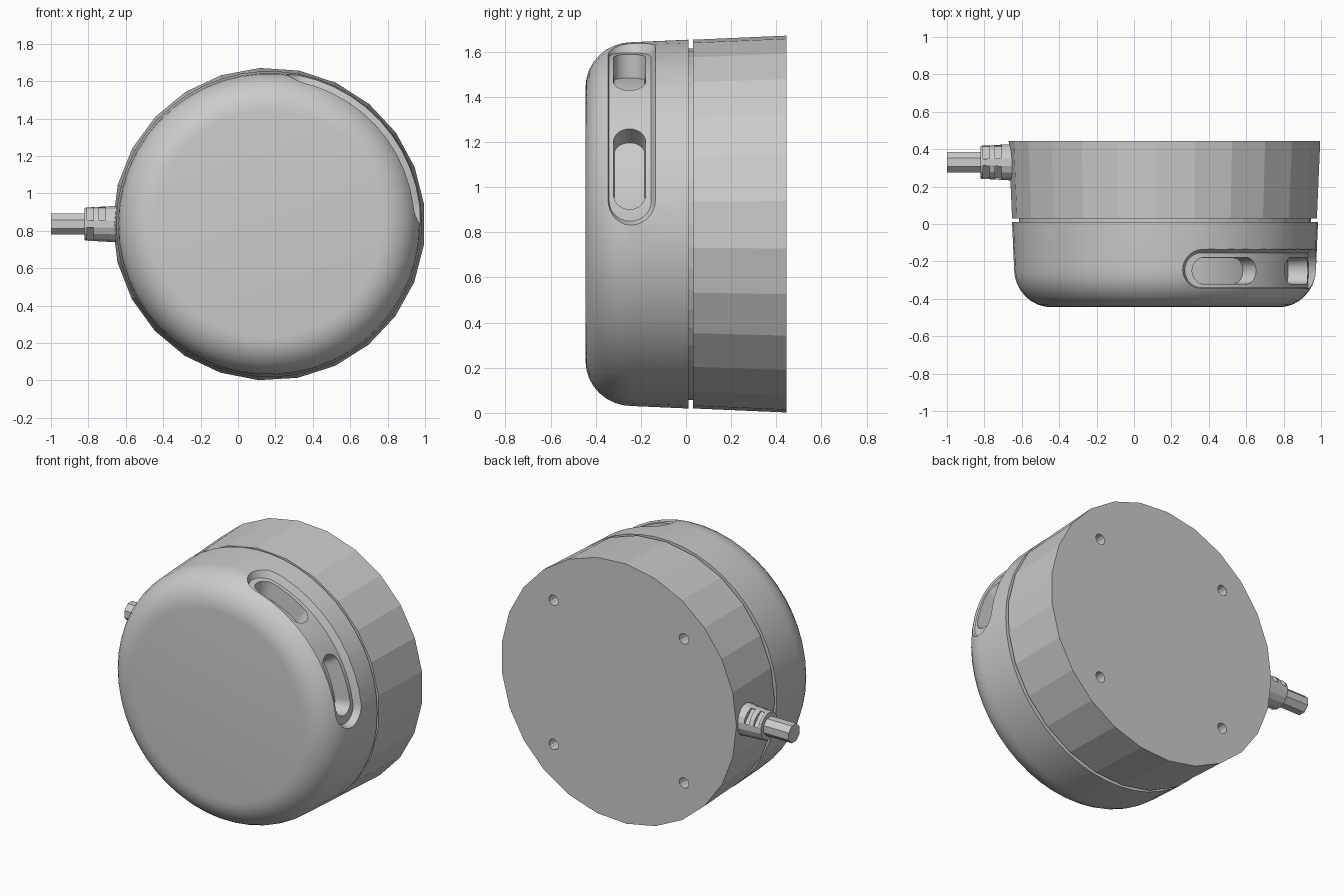
import bpy, bmesh, math
from mathutils import Matrix, Vector

if "Cube" in bpy.data.objects:
    bpy.data.objects.remove(bpy.data.objects["Cube"])

CX, CZ = 0.166, 0.836      # axis of the round body, running along y
CABLE_Y = 0.33


def make(name, bm):
    bmesh.ops.recalc_face_normals(bm, faces=bm.faces)
    me = bpy.data.meshes.new(name)
    bm.to_mesh(me)
    bm.free()
    ob = bpy.data.objects.new(name, me)
    bpy.context.collection.objects.link(ob)
    return ob


def lathe(name, profile, n, phase, to_world):
    """Closed solid of revolution; profile holds (radius, position along axis)."""
    bm = bmesh.new()
    rings = []
    for r, t in profile:
        rings.append([bm.verts.new(to_world(r, phase + i * math.tau / n, t)) for i in range(n)])
    for a, b in zip(rings, rings[1:]):
        for i in range(n):
            j = (i + 1) % n
            bm.faces.new((a[i], a[j], b[j], b[i]))
    bm.faces.new(rings[0])
    bm.faces.new(rings[-1])
    return make(name, bm)


def body(r, a, y):
    return Vector((CX + r * math.cos(a), y, CZ + r * math.sin(a)))


def cable(r, a, x):
    return Vector((x, CABLE_Y + r * math.cos(a), CZ + r * math.sin(a)))


def curved_stadium(name, a0, a1, half, y, r_in, r_out, inset):
    """Rounded slot bent round the body; inset narrows it at the inner radius."""
    bm = bmesh.new()

    def outline(r, shrink):
        w = half - shrink
        h = (math.radians(a1 - a0) / 2) * 0.8 - shrink
        mid = math.radians(a0 + a1) / 2
        arc = [math.pi / 2 * k / 7 for k in range(8)]
        left = [(-(h - w) - w * math.cos(t), w * math.sin(t)) for t in arc]
        straight = [((h - w) * (2 * k / 14 - 1), w) for k in range(1, 14)]
        right = [(-s, v) for s, v in reversed(left)]
        return [[bm.verts.new(body(r, mid + s / 0.8, y + sign * v)) for sign in (-1, 1)]
                for s, v in left + straight + right]

    lo, hi = outline(r_in, inset), outline(r_out, 0)
    for i in range(len(lo) - 1):
        a, b, c, d = lo[i], lo[i + 1], hi[i], hi[i + 1]
        for q in ((a[0], b[0], b[1], a[1]), (c[0], c[1], d[1], d[0]),
                  (a[0], c[0], d[0], b[0]), (a[1], b[1], d[1], c[1])):
            bm.faces.new(q)
    bmesh.ops.remove_doubles(bm, verts=bm.verts, dist=1e-4)
    return make(name, bm)


def cut(target, cutters):
    bpy.context.view_layer.objects.active = target
    for c in cutters:
        c.hide_render = True
        m = target.modifiers.new("cut", 'BOOLEAN')
        m.operation, m.solver, m.object = 'DIFFERENCE', 'EXACT', c
        bpy.ops.object.modifier_apply(modifier=m.name)
        bpy.data.objects.remove(c)


def smooth(ob, degrees):
    bpy.ops.object.select_all(action='DESELECT')
    ob.select_set(True)
    bpy.context.view_layer.objects.active = ob
    bpy.ops.object.shade_smooth_by_angle(angle=math.radians(degrees))


PHASE = math.radians(7)

# rear base: faceted drum with four screw holes in the back
base = lathe("rear_base", [(0.818, 0.03), (0.836, 0.445)], 25, PHASE, body)
holes = []
for sx in (-1, 1):
    for sz in (-1, 1):
        def hole(r, a, y, sx=sx, sz=sz):
            return Vector((CX + sx * 0.463 + r * math.cos(a), y, CZ + sz * 0.463 + r * math.sin(a)))
        holes.append(lathe("screw_hole", [(0.034, 0.33), (0.034, 0.5)], 12, 0, hole))
cut(base, holes)

# narrower core seen in the groove between base and cover
lathe("seam_core", [(0.78, -0.005), (0.78, 0.045)], 50, PHASE, body)

# front cover with a rounded front edge
profile = [(0.818, 0.01), (0.807, -0.24)]
profile += [(0.607 + 0.2 * math.cos(t), -0.24 - 0.205 * math.sin(t))
            for t in (math.pi / 2 * k / 8 for k in range(1, 9))]
cover = lathe("front_cover", profile, 50, PHASE, body)

# shallow curved recess holding two deep slots
cut(cover, [
    curved_stadium("recess", -1, 84, 0.12, -0.247, 0.766, 0.83, 0.027),
    curved_stadium("lower_slot", 4.8, 33.5, 0.073, -0.25, 0.66, 0.80, 0.006),
    curved_stadium("upper_slot", 50.5, 79.2, 0.073, -0.25, 0.66, 0.80, 0.006),
])
smooth(cover, 25)

# cable and its notched strain relief
lathe("cable", [(0.06, -1.0), (0.06, -0.6)], 8, math.pi / 8, cable)
relief = lathe("strain_relief", [(0.086, -0.822), (0.09, -0.815), (0.101, -0.62)],
               16, math.pi / 16, cable)
notches = []
for x in (-0.79, -0.725):
    for k in range(4):
        bm = bmesh.new()
        bmesh.ops.create_cube(bm, size=1)
        bm.transform(Matrix.Translation((x, CABLE_Y, CZ))
                     @ Matrix.Rotation(math.pi / 4 + k * math.pi / 2, 4, 'X')
                     @ Matrix.Translation((0, 0, 0.1))
                     @ Matrix.Diagonal((0.034, 0.1, 0.06, 1)))
        notches.append(make("notch", bm))
cut(relief, notches)
